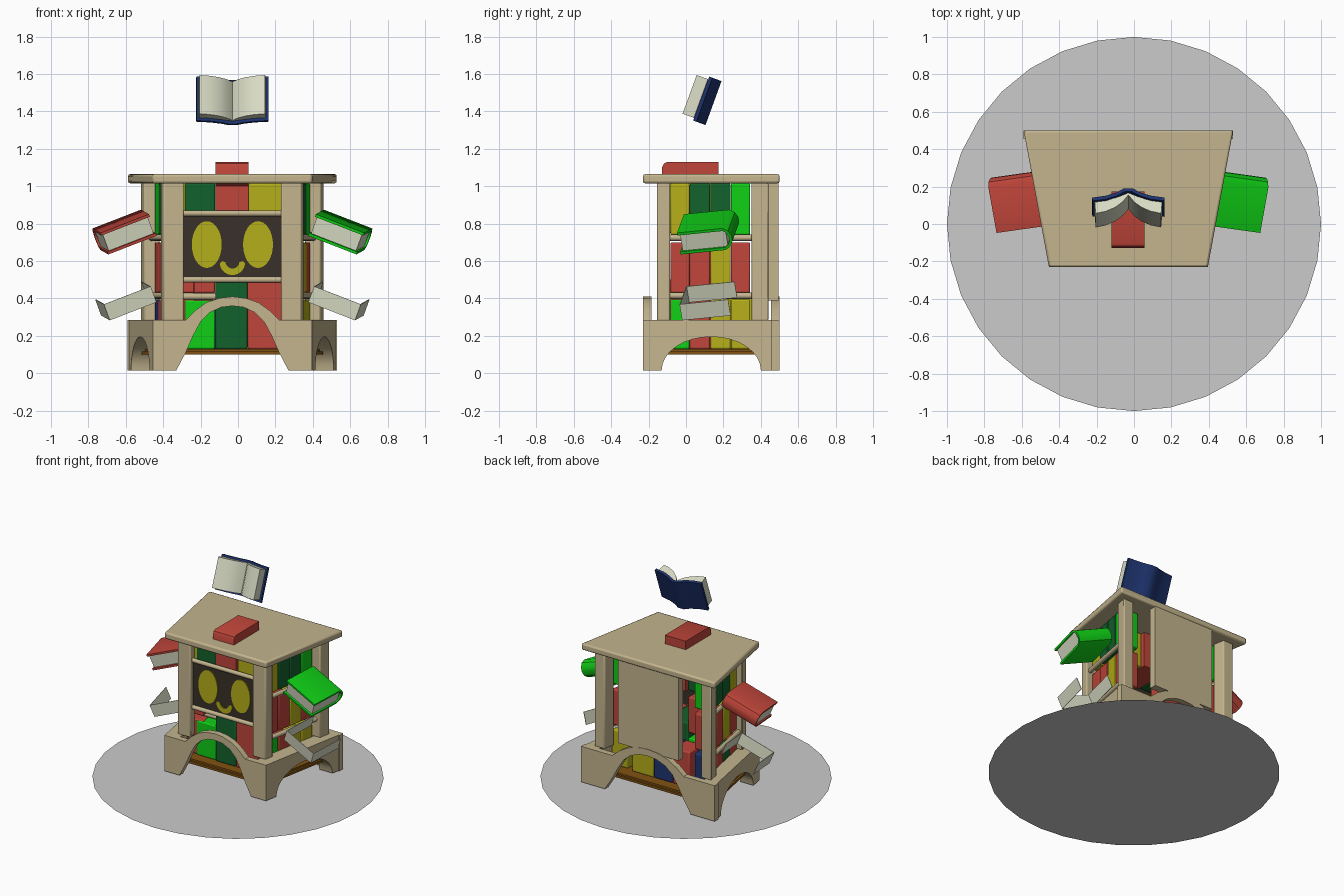
import bpy, bmesh, math
from mathutils import Vector, Matrix

if "Cube" in bpy.data.objects:
    bpy.data.objects.remove(bpy.data.objects["Cube"])

CX = -0.03                      # middle of the cabinet
FRONT, BACK = -0.23, 0.50
made = []


def material(name, r, g, b):
    m = bpy.data.materials.new(name)
    m.use_nodes = True
    m.diffuse_color = (r, g, b, 1)
    m.node_tree.nodes["Principled BSDF"].inputs["Base Color"].default_value = (r, g, b, 1)
    return m


WOOD = material("pale wood", 0.55, 0.46, 0.27)
GREY = material("ground grey", 0.6, 0.6, 0.6)
GREEN = material("bright green", 0.005, 0.62, 0.008)
DARK = material("dark green", 0.006, 0.12, 0.025)
RED = material("red", 0.52, 0.06, 0.042)
YELLOW = material("yellow", 0.46, 0.43, 0.01)
NAVY = material("navy", 0.013, 0.034, 0.16)
BROWN = material("brown floor", 0.22, 0.085, 0.006)
SCREEN = material("dark screen", 0.042, 0.03, 0.022)
PAGE = material("page white", 0.7, 0.72, 0.56)


def finish(name, bm, mat, bevel=0):
    bmesh.ops.recalc_face_normals(bm, faces=bm.faces)
    me = bpy.data.meshes.new(name)
    bm.to_mesh(me)
    bm.free()
    me.materials.append(mat)
    ob = bpy.data.objects.new(name, me)
    bpy.context.collection.objects.link(ob)
    if bevel:
        mod = ob.modifiers.new("bevel", "BEVEL")
        mod.width, mod.segments = bevel, 2
    made.append(ob)
    return ob


def prism(name, pts, push, mat, bevel=0, matrix=None):
    """Outline of 3D points extruded along a vector."""
    bm = bmesh.new()
    face = bm.faces.new([bm.verts.new(p) for p in pts])
    new = bmesh.ops.extrude_face_region(bm, geom=[face])["geom"]
    bmesh.ops.translate(bm, vec=push, verts=[v for v in new if isinstance(v, bmesh.types.BMVert)])
    if matrix:
        bm.transform(matrix)
    return finish(name, bm, mat, bevel)


def slab(name, footprint, z0, z1, mat, bevel=0):
    return prism(name, [(x, y, z0) for x, y in footprint], (0, 0, z1 - z0), mat, bevel)


def box(name, x0, x1, y0, y1, z0, z1, mat, bevel=0, matrix=None):
    pts = [(x0, y0, z0), (x1, y0, z0), (x1, y1, z0), (x0, y1, z0)]
    return prism(name, pts, (0, 0, z1 - z0), mat, bevel, matrix)


def rod(name, a, b, r, mat):
    a, b = Vector(a), Vector(b)
    bm = bmesh.new()
    bmesh.ops.create_cone(bm, cap_ends=True, segments=16, radius1=r, radius2=r, depth=(b - a).length)
    turn = (b - a).to_track_quat("Z", "Y").to_matrix().to_4x4()
    bm.transform(Matrix.Translation((a + b) / 2) @ turn)
    return finish(name, bm, mat)


def half(y, inset=0):
    """Half width of the tapered cabinet at depth y."""
    return 0.425 + (y - FRONT) * 0.185 - inset


def trapezoid(inset=0):
    y0, y1 = FRONT + inset, BACK - inset
    a, b = half(y0, inset), half(y1, inset)
    return [(CX - a, y0), (CX + a, y0), (CX + b, y1), (CX - b, y1)]


def side_block(name, s, y0, y1, near, far, z0, z1, mat, bevel=0):
    """Block following the slanted side; near and far are insets from it."""
    pts = [(CX + s * half(y, i), y) for y, i in ((y0, near), (y1, near), (y1, far), (y0, far))]
    return slab(name, pts, z0, z1, mat, bevel)


# Ground disc
bm = bmesh.new()
bmesh.ops.create_circle(bm, cap_ends=True, segments=32, radius=1)
finish("ground_disc", bm, GREY)

# Base walls with arched openings
ARCH = [(0.30, 0.015), (0.25, 0.11), (0.21, 0.2), (0.17, 0.275), (0.12, 0.325), (0.06, 0.353), (0, 0.36)]
HUMP = [(0.25, 0.285), (0.20, 0.335), (0.14, 0.378), (0.07, 0.402), (0, 0.41)]
SIDE = [(0.27 * math.cos(t * math.pi / 16), 0.015 + 0.18 * math.sin(t * math.pi / 16)) for t in range(9)]


def both(curve, k=1):
    """Mirrored curve from left to right."""
    return [(-s * k, z) for s, z in curve] + [(s * k, z) for s, z in reversed(curve[:-1])]


def wall(name, a, b, arch, hump, push):
    a, b = Vector(a), Vector(b)
    mid, d, n = (a + b) / 2, (b - a).normalized(), (b - a).length / 2
    line = [(-n, 0.015)] + arch + [(n, 0.015), (n, 0.285)] + hump[::-1] + [(-n, 0.285)]
    prism(name, [(*(mid + d * s), z) for s, z in line], push, WOOD)


fl, fr, br, bl = trapezoid()
wall("base_front", fl, fr, both(ARCH), both(HUMP), (0, 0.045, 0))
wall("base_back", br, bl, both(ARCH, 1.2), both(HUMP, 1.2), (0, -0.045, 0))
wall("base_left", fr, br, both(SIDE), [], (-0.11, 0, 0))
wall("base_right", bl, fl, both(SIDE), [], (0.11, 0, 0))

# Floor, roof and back panel
slab("floor_lower", trapezoid(0.05), 0.1, 0.117, BROWN)
slab("floor_upper", trapezoid(0.065), 0.117, 0.13, BROWN)
slab("roof", trapezoid(), 1.015, 1.065, WOOD, 0.012)
box("back_panel", CX - 0.255, CX + 0.255, 0.44, 0.495, 0.39, 1.02, WOOD)

# Posts, side rails and shelved books on both sides
SHELVES = {
    1: [(GREEN, RED, YELLOW, YELLOW), (RED, RED, YELLOW, RED), (YELLOW, DARK, DARK, GREEN)],
    -1: [(RED, DARK, RED, NAVY), (RED, YELLOW, RED, RED), (YELLOW, DARK, DARK, GREEN)],
}
EDGES = [-0.083, 0.02, 0.13, 0.24, 0.345]
for s, side in ((1, "left"), (-1, "right")):
    side_block(side + "_front_post", s, -0.155, -0.085, 0.07, 0.18, 0.28, 1.02, WOOD, 0.008)
    side_block(side + "_back_post", s, 0.35, 0.44, 0.06, 0.145, 0.28, 1.02, WOOD, 0.008)
    for z in (0.415, 0.725):
        ends = [(CX + s * half(y, 0.1), y, z) for y in (-0.1, 0.37)]
        rod(side + "_rail", *ends, 0.017, WOOD)
    for row, (z0, z1) in zip(SHELVES[s], ((0.13, 0.395), (0.43, 0.7), (0.74, 1.015))):
        for i, colour in enumerate(row):
            side_block(side + "_shelf_book", s, EDGES[i], EDGES[i + 1] - 0.002,
                       0.115, 0.25, z0, z1, colour, 0.008)

# Front rails and books behind them
for z in (0.855, 0.5):
    rod("front_rail", (CX - 0.28, -0.12, z), (CX + 0.28, -0.12, z), 0.016, WOOD)
rod("inner_rail", (CX - 0.27, 0.0, 0.41), (CX + 0.27, 0.0, 0.41), 0.018, WOOD)
for x0, x1, y0, z0, z1, colour in (
        (-0.285, -0.122, -0.09, 0.13, 0.39, GREEN), (-0.12, 0.05, -0.1, 0.13, 0.5, DARK),
        (0.052, 0.235, -0.1, 0.13, 0.5, RED), (-0.285, -0.122, 0.03, 0.43, 0.7, RED),
        (-0.285, -0.122, -0.09, 0.75, 1.015, DARK), (0.057, 0.235, -0.09, 0.75, 1.015, YELLOW)):
    box("front_book", x0, x1, y0, 0.15, z0, z1, colour, 0.008)
for x0, x1, colour in ((0.02, 0.2, YELLOW), (-0.14, 0.018, NAVY), (-0.28, -0.142, RED)):
    box("back_book", x0, x1, 0.2, 0.36, 0.13, 0.4, colour, 0.008)

# Tall book poking through the roof
tall = [(-0.1, 0.75), (0.175, 0.75), (0.175, 1.13), (-0.1, 1.13), (-0.118, 1.122), (-0.128, 1.1), (-0.128, 1.02), (-0.1, 1.0)]
prism("roof_book", [(-0.12, y, z) for y, z in tall], (0.175, 0, 0), RED)

# Face screen with eyes and smile
box("face_screen", CX - 0.27, CX + 0.27, -0.115, -0.1, 0.5, 0.855, SCREEN)


def plate(name, pts):
    prism(name, [(x, -0.115, z) for x, z in pts], (0, -0.007, 0), YELLOW)


for s, side in ((1, "left"), (-1, "right")):
    turns = [t * math.tau / 32 for t in range(32)]
    plate(side + "_eye", [(CX + s * 0.137 + 0.08 * math.cos(t), 0.688 + 0.125 * math.sin(t)) for t in turns])
sweep = [math.radians(a) for a in range(185, 356, 10)]
outer = [(CX + 0.068 * math.cos(a), 0.593 + 0.068 * math.sin(a)) for a in sweep]
inner = [(CX + 0.037 * math.cos(a), 0.597 + 0.037 * math.sin(a)) for a in reversed(sweep)]
plate("smile", outer + [(CX + 0.055, 0.6)] + inner + [(CX - 0.055, 0.6)])

# Floating arm books, with loose page edges below them as hands
COVER = [(-0.145, 0.062), (0.1, 0.062), (0.13, 0.045), (0.145, 0.015)]
CORE = [(-0.145, 0.047), (0.1, 0.047), (0.118, 0.035), (0.13, 0.012)]


def fold(curve):
    return curve + [(y, -z) for y, z in reversed(curve)]


tilt = (Matrix.Rotation(math.radians(-8), 4, "Z") @ Matrix.Rotation(math.radians(21), 4, "Y")
        @ Matrix.Rotation(math.radians(6), 4, "X"))
for s, side, colour in ((1, "left", GREEN), (-1, "right", RED)):
    flip = Matrix.Translation((CX, 0, 0)) @ Matrix.Diagonal((s, 1, 1, 1))
    arm = flip @ Matrix.Translation((0.58, 0.122, 0.757)) @ tilt
    hand = flip @ Matrix.Translation((0.57, 0.122, 0.387)) @ tilt
    outline = fold(COVER) + fold(CORE)[::-1]
    prism(side + "_arm_cover", [(-0.14, y, z) for y, z in outline], (0.28, 0, 0), colour, 0, arm)
    box(side + "_arm_pages", -0.13, 0.13, -0.132, 0.115, -0.046, 0.046, PAGE, 0, arm)
    box(side + "_hand_front", -0.135, 0.135, -0.135, -0.131, -0.046, 0.046, PAGE, 0, hand)
    for x in (-0.135, 0.131):
        box(side + "_hand_edge", x, x + 0.004, -0.131, 0.13, -0.046, 0.046, PAGE, 0, hand)

# Open book floating above: profiles across the book, extruded along its height
lean = math.radians(20)
up = Vector((0, math.sin(lean), math.cos(lean)))
deep = Vector((0, math.cos(lean), -math.sin(lean)))
origin = Vector((CX, -0.02, 1.383))


def open_part(name, front, back, low, high, mat):
    line = both(front) + both(back)[::-1]
    pts = [origin + Vector((x, 0, 0)) + deep * d + up * low for x, d in line]
    prism(name, pts, up * (high - low), mat)


open_part("open_pages", [(0.175, 0), (0.12, 0.012), (0.07, 0.035), (0.03, 0.066), (0, 0.105)],
          [(0.18, 0.064), (0.12, 0.072), (0.06, 0.092), (0, 0.117)], 0.005, 0.225, PAGE)
open_part("open_cover", [(0.192, 0.066), (0.12, 0.075), (0.06, 0.095), (0.02, 0.118), (0, 0.12)],
          [(0.194, 0.084), (0.12, 0.095), (0.06, 0.115), (0.025, 0.136), (0, 0.136)], -0.01, 0.24, NAVY)

# Smooth the round parts, keep edges sharp
for ob in bpy.context.selected_objects:
    ob.select_set(False)
for ob in made:
    ob.select_set(True)
bpy.context.view_layer.objects.active = made[0]
bpy.ops.object.shade_smooth_by_angle(angle=math.radians(32))
